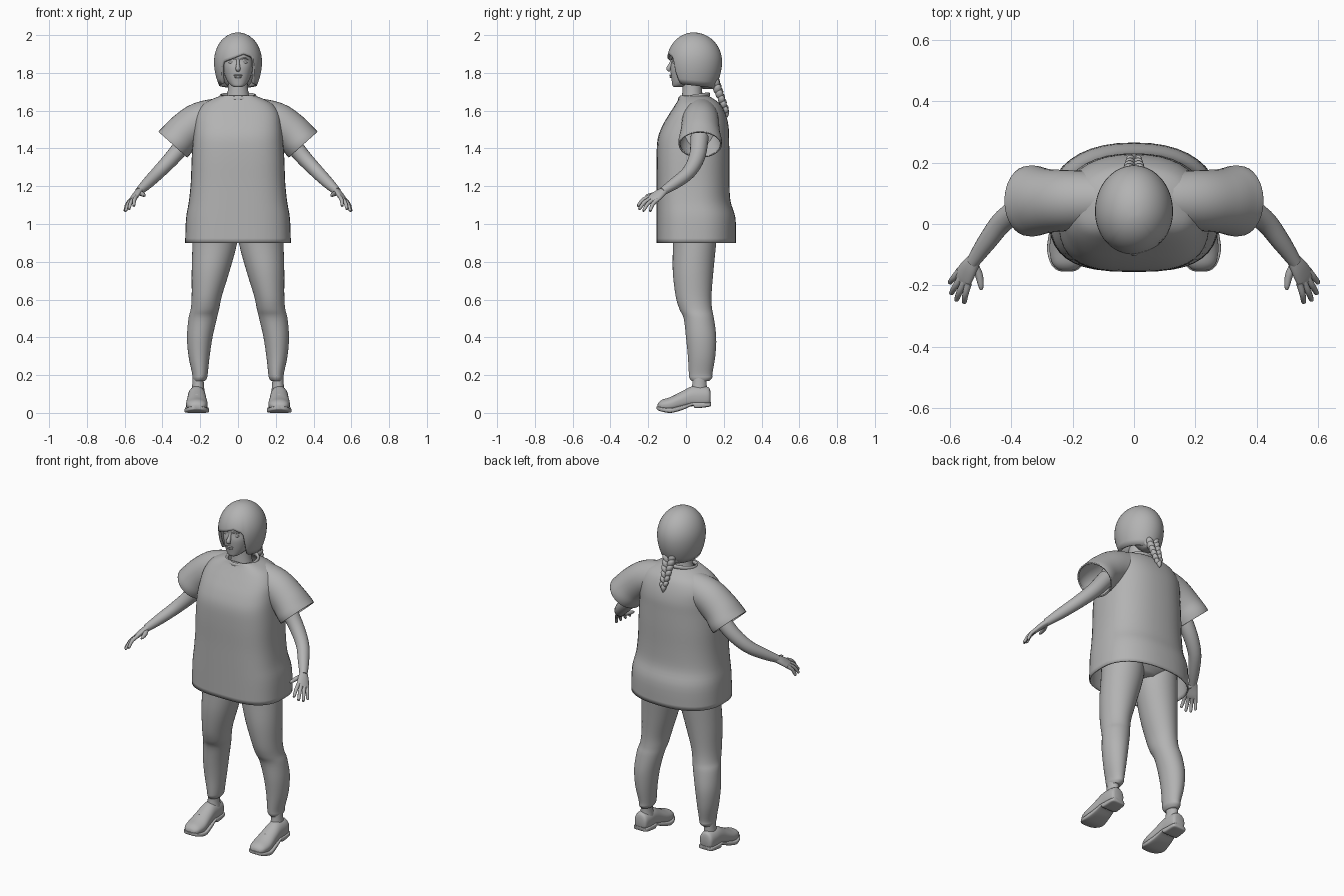
import bpy, bmesh, math
from mathutils import Vector, Matrix

cube = bpy.data.objects.get("Cube")
if cube:
    bpy.data.objects.remove(cube, do_unlink=True)

grey = bpy.data.materials.new("plain_grey")
grey.use_nodes = True
grey.diffuse_color = (0.45, 0.45, 0.45, 1)
bsdf = grey.node_tree.nodes["Principled BSDF"]
bsdf.inputs["Base Color"].default_value = grey.diffuse_color
bsdf.inputs["Roughness"].default_value = 0.8


def finish(name, bm, mirror=False, thick=0):
    bmesh.ops.recalc_face_normals(bm, faces=bm.faces)
    mesh = bpy.data.meshes.new(name)
    bm.to_mesh(mesh)
    bm.free()
    mesh.materials.append(grey)
    ob = bpy.data.objects.new(name, mesh)
    bpy.context.collection.objects.link(ob)
    bpy.ops.object.select_all(action='DESELECT')
    ob.select_set(True)
    bpy.context.view_layer.objects.active = ob
    bpy.ops.object.shade_smooth_by_angle(angle=math.radians(55))
    if thick:
        mod = ob.modifiers.new("Thickness", 'SOLIDIFY')
        mod.thickness = thick
        mod.offset = -1
    if mirror:
        ob.modifiers.new("Mirror", 'MIRROR').use_clip = False
    return ob


def smooth(rows, steps=4):
    """Catmull-Rom interpolation between rows of numbers."""
    out = []
    for i in range(len(rows) - 1):
        a, b, c, d = (rows[min(max(i + k, 0), len(rows) - 1)] for k in (-1, 0, 1, 2))
        for s in range(steps):
            t = s / steps
            out.append([0.5 * (2 * q + (r - p) * t + (2 * p - 5 * q + 4 * r - w) * t * t
                               + (3 * q - p - 3 * r + w) * t ** 3)
                        for p, q, r, w in zip(a, b, c, d)])
    return out + [list(rows[-1])]


def oval(centre, u, v, n=32, e_neg=2, e_pos=2):
    """Superellipse ring; the -v and +v halves may have different squareness."""
    pts = []
    for i in range(n):
        a = 2 * math.pi * i / n
        c, s = math.cos(a), math.sin(a)
        e = 2 / (e_pos if s > 0 else e_neg)
        pts.append(centre + u * math.copysign(abs(c) ** e, c) + v * math.copysign(abs(s) ** e, s))
    return pts


def loft(bm, rings, cap0=True, cap1=True):
    loops = [[bm.verts.new(p) for p in r] for r in rings]
    n = len(loops[0])
    for a, b in zip(loops, loops[1:]):
        for i in range(n):
            bm.faces.new((a[i], a[(i + 1) % n], b[(i + 1) % n], b[i]))
    if cap0:
        bm.faces.new(loops[0])
    if cap1:
        bm.faces.new(loops[-1])


def stack(name, rows, e=(2, 2), caps=(True, True), **kw):
    """Horizontal sections: z, x0, x1, y0, y1."""
    bm = bmesh.new()
    loft(bm, [oval(Vector(((x0 + x1) / 2, (y0 + y1) / 2, z)), Vector(((x1 - x0) / 2, 0, 0)),
                   Vector((0, (y1 - y0) / 2, 0)), 40, *e) for z, x0, x1, y0, y1 in smooth(rows)], *caps)
    return finish(name, bm, **kw)


def add_tube(bm, rows, side=(0, 1, 0), n=20, caps=(True, True), steps=4):
    """Sections along a path: x, y, z, half width along side, half thickness."""
    rows = smooth(rows, steps)
    pts = [Vector(r[:3]) for r in rows]
    rings = []
    for i, r in enumerate(rows):
        t = (pts[min(i + 1, len(pts) - 1)] - pts[max(i - 1, 0)]).normalized()
        u = Vector(side)
        u = (u - t * u.dot(t)).normalized()
        rings.append(oval(pts[i], u * r[3], t.cross(u) * r[4], n))
    loft(bm, rings, *caps)


def add_ball(bm, loc, size, roll=0):
    m = Matrix.Translation(loc) @ Matrix.Rotation(roll, 4, 'Y') @ Matrix.Diagonal((*size, 1))
    bmesh.ops.create_uvsphere(bm, u_segments=16, v_segments=10, radius=1, matrix=m)


# Loose shirt body, open at neck and hem
shirt = [(.9, .28, -.155, .265), (1.03, .275, -.155, .262), (1.12, .26, -.155, .236),
         (1.22, .25, -.155, .23), (1.35, .245, -.156, .23), (1.45, .238, -.15, .228),
         (1.52, .232, -.125, .225), (1.58, .222, -.09, .21), (1.63, .19, -.058, .185),
         (1.66, .14, -.04, .15), (1.68, .088, -.032, .115)]
stack("shirt_body", [(z, -w, w, f, b) for z, w, f, b in shirt], (3, 2.3), (False, False), thick=.008)

# Wide short sleeves
bm = bmesh.new()
add_tube(bm, [(.08, .08, 1.57, .09, .1), (.2, .077, 1.545, .098, .1), (.28, .075, 1.49, .104, .1),
              (.325, .075, 1.442, .115, .102), (.345, .075, 1.42, .114, .103)], n=32, caps=(True, False))
finish("sleeves", bm, mirror=True, thick=.008)

# Neckband, dipping at the front
bm = bmesh.new()
ring = [Vector((.09 * math.cos(a), .043 + .077 * math.sin(a), 1.674 + .012 * math.sin(a)))
        for a in (2 * math.pi * i / 48 for i in range(49))]
loft(bm, [oval(p, Vector((p.x, p.y - .043, 0)).normalized() * .008, Vector((0, 0, .012)), 10)
          for p in ring], False, False)
bmesh.ops.remove_doubles(bm, verts=bm.verts, dist=.0001)
finish("neckband", bm)

# Trousers
stack("trouser_legs", [(1.02, 0, .23, -.08, .17), (.9, .005, .24, -.07, .16), (.75, .045, .245, -.07, .145),
                       (.62, .085, .245, -.055, .135), (.55, .1, .25, -.035, .138),
                       (.5, .112, .262, -.012, .148), (.4, .135, .27, 0, .16), (.3, .15, .262, .01, .155),
                       (.21, .16, .243, .015, .14), (.185, .164, .241, .018, .138),
                       (.168, .175, .235, .03, .122)], mirror=True)
stack("trouser_hips", [(.93, -.1, .1, -.04, .13), (1.0, -.235, .235, -.09, .19), (1.15, -.22, .22, -.09, .19)])

# Ankles and shoes
stack("ankles", [(.09, .172, .25, .02, .115), (.14, .18, .243, .032, .11), (.19, .182, .24, .035, .11)],
      mirror=True)


def shoe_part(name, rows, e):
    bm = bmesh.new()
    loft(bm, [oval(Vector((.218, y, (z0 + z1) / 2)), Vector((w, 0, 0)), Vector((0, 0, (z1 - z0) / 2)), 28, *e)
              for y, w, z0, z1 in smooth(rows)])
    finish(name, bm, mirror=True)


shoe_part("shoe_uppers", [(.13, .026, .06, .11), (.12, .04, .04, .135), (.08, .046, .035, .142),
                          (.03, .047, .035, .14), (-.02, .051, .025, .115), (-.08, .057, .012, .085),
                          (-.125, .049, .014, .07), (-.145, .033, .02, .055), (-.151, .016, .025, .042)], (3, 2))
shoe_part("shoe_soles", [(.133, .03, .038, .058), (.12, .045, .032, .056), (.05, .05, .025, .056),
                         (.035, .049, .038, .056), (-.02, .057, .015, .04), (-.08, .065, 0, .026),
                         (-.125, .055, .006, .03), (-.148, .036, .014, .034), (-.155, .016, .02, .034)], (5, 5))
bm = bmesh.new()
for k in range(3):
    y, z = -.005 - .022 * k, .111 - .0085 * k
    add_tube(bm, [(.19, y, z - .008, .005, .005), (.218, y, z + .002, .005, .005),
                  (.246, y, z - .008, .005, .005)], n=8)
finish("shoe_laces", bm, mirror=True)

# Arms, palms, fingers and thumbs
bm = bmesh.new()
add_tube(bm, [(.26, .072, 1.46, .048, .048), (.34, .06, 1.36, .043, .042), (.42, .015, 1.275, .037, .036),
              (.48, -.06, 1.215, .031, .03), (.525, -.125, 1.172, .022, .021)])
finish("arms", bm, mirror=True)
across = Vector((.05, .07, -.03)).normalized()
bm = bmesh.new()
add_tube(bm, [(.515, -.11, 1.18, .021, .018), (.535, -.14, 1.16, .031, .017),
              (.553, -.17, 1.137, .036, .014), (.562, -.185, 1.126, .033, .01)], across)
tips = [(.553, -.257, 1.095), (.579, -.25, 1.078), (.596, -.228, 1.069), (.6, -.192, 1.068)]
for k, tip in enumerate(tips):
    root = Vector((.553, -.172, 1.137)) + across * (.018 * (k - 1.5))
    tip = Vector(tip)
    mid = root.lerp(tip, .5) + Vector((.003, -.004, .007))
    add_tube(bm, [(*root, .011, .011), (*mid, .01, .01), (*root.lerp(tip, .93), .008, .008),
                  (*tip, .004, .004)], across, 10)
add_tube(bm, [(.522, -.13, 1.165, .014, .014), (.505, -.165, 1.158, .013, .012),
              (.498, -.2, 1.152, .009, .009), (.497, -.214, 1.15, .004, .004)], (1, 0, 0), 10)
finish("hands", bm, mirror=True)

# Neck and head
stack("neck", [(1.6, -.08, .08, -.03, .12), (1.67, -.06, .06, -.022, .09), (1.73, -.052, .052, -.018, .085),
               (1.79, -.052, .052, -.02, .085)])
head = [(1.724, .016, -.062, -.03), (1.732, .034, -.071, .0), (1.755, .056, -.075, .06),
        (1.79, .071, -.08, .1), (1.83, .08, -.082, .12), (1.865, .083, -.075, .13),
        (1.9, .084, -.073, .13), (1.94, .07, -.045, .11), (1.97, .04, 0, .07)]
stack("head", [(z, -w, w, f, b) for z, w, f, b in head], (2.3, 2))

# Nose, mouth, eyes and brows
bm = bmesh.new()
add_tube(bm, [(0, -.069, 1.875, .007, .008), (0, -.08, 1.845, .009, .011), (0, -.093, 1.822, .013, .012),
              (0, -.084, 1.811, .009, .006)], (1, 0, 0), 14)
finish("nose", bm)
bm = bmesh.new()
add_ball(bm, (0, -.08, 1.787), (.023, .008, .005))
add_ball(bm, (0, -.079, 1.778), (.019, .008, .006))
finish("lips", bm)
bm = bmesh.new()
add_ball(bm, (.034, -.062, 1.856), (.016, .011, .008))
finish("eyes", bm, mirror=True)
bm = bmesh.new()
add_tube(bm, [(.014, -.075, 1.872, .003, .003), (.035, -.069, 1.878, .004, .004),
              (.056, -.055, 1.87, .002, .002)], (0, 0, 1), 8)
finish("brows", bm, mirror=True)

# Bobbed hair with a side-swept fringe; the lower edge follows the face
def hair_point(a, t):
    k = min(max((abs(a) - .66) / .25, 0), 1)
    k = k * k * (3 - 2 * k)
    x = .113 * math.sin(a)
    end = (1.897 - .4 * abs(x - .03)) * (1 - k) + (1.738 + .012 * math.cos(a)) * k
    z = 2 - (2 - end) * t * t
    h = (z - 1.86) / .14
    s = math.sqrt(max(1 - h * h, 0)) if h > 0 else 1 - .3 * h * h
    depth = .127 if math.cos(a) > 0 else .137
    return Vector((x * s, .04 - depth * math.cos(a) * s, z))


bm = bmesh.new()
cols = 72
loft(bm, [[hair_point(2 * math.pi * i / cols - math.pi, t / 18) for i in range(cols)]
          for t in range(1, 19)], True, False)
finish("hair", bm, thick=.014)
# Hair gathered at the nape
stack("nape_hair", [(1.715, -.03, .03, .09, .165), (1.74, -.065, .065, .06, .165), (1.79, -.085, .085, .03, .165)])

# Braid down the back
bm = bmesh.new()
for k in range(6):
    f = k / 5
    size = .034 - .013 * f
    for s in (-1, 1):
        add_ball(bm, (s * size * .55, .155 + .055 * f, 1.755 - .14 * f - (.012 if s > 0 else 0)),
                 (size * .62, size * .72, size * .95), s * .5)
add_tube(bm, [(0, .21, 1.612, .012, .012), (0, .215, 1.59, .016, .014), (0, .218, 1.565, .003, .003)],
         (1, 0, 0), 12)
finish("braid", bm)
